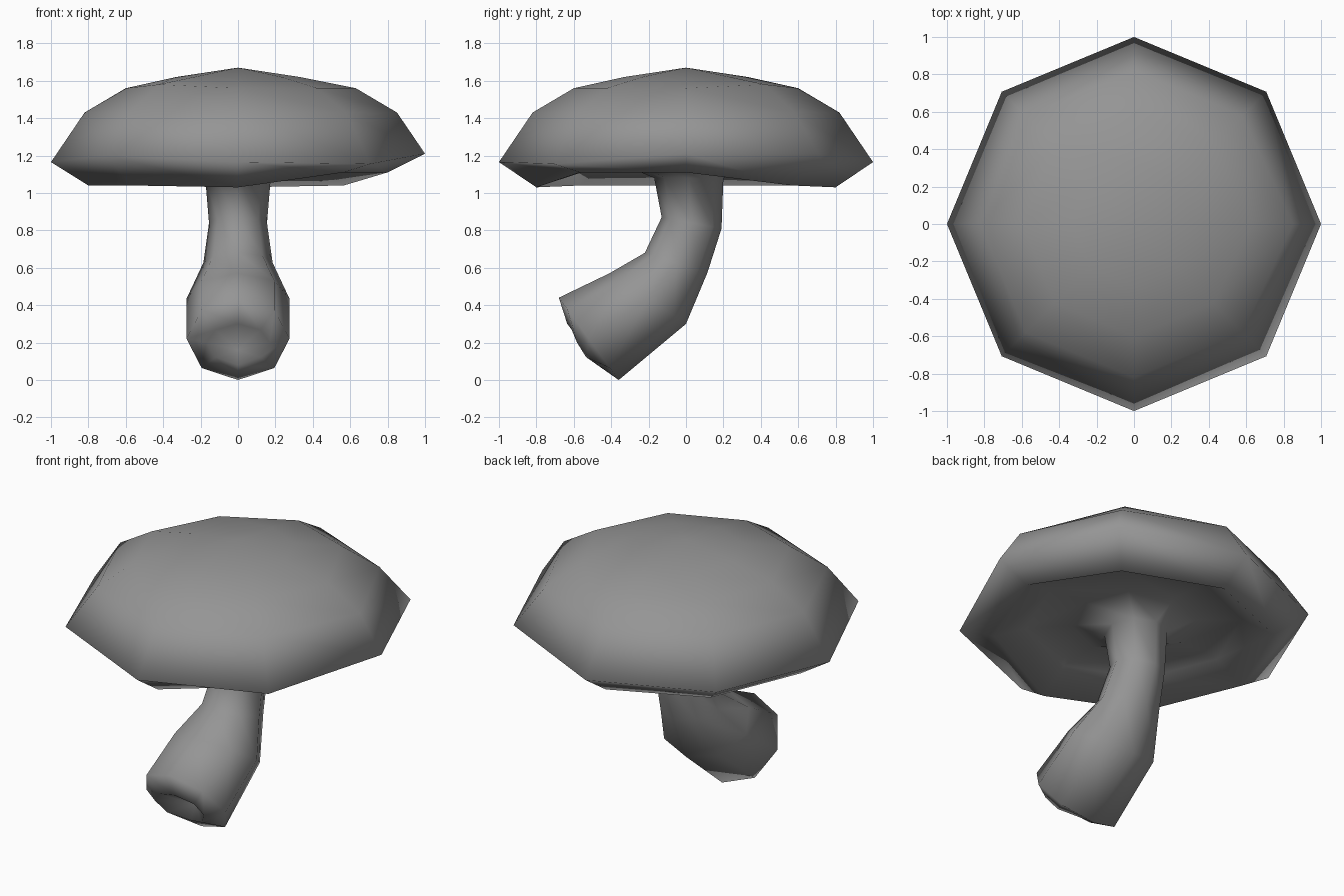
import bpy, bmesh
from math import cos, sin, pi
from mathutils import Vector

SIDES = 8

old = bpy.data.objects.get("Cube")
if old:
    bpy.data.objects.remove(old, do_unlink=True)

grey = bpy.data.materials.new("plain grey")
grey.use_nodes = True
grey.diffuse_color = (0.3, 0.3, 0.3, 1)
grey.node_tree.nodes["Principled BSDF"].inputs["Base Color"].default_value = grey.diffuse_color

bm = bmesh.new()


def ring(front, back, half_width):
    """Octagon through a front and a back (y, z) point, with the given half width in x."""
    cy, cz = (front[0] + back[0]) / 2, (front[1] + back[1]) / 2
    vy, vz = (back[0] - front[0]) / 2, (back[1] - front[1]) / 2
    verts = []
    for i in range(SIDES):
        a = 2 * pi * i / SIDES
        verts.append(bm.verts.new((half_width * cos(a), cy + vy * sin(a), cz + vz * sin(a))))
    return verts


def fan(loop, tip):
    v = bm.verts.new(tip)
    for i in range(SIDES):
        bm.faces.new((loop[i], loop[(i + 1) % SIDES], v))


def nudge(loop, lifts):
    """Raise single corners of a ring, for a hand-made look."""
    for i, dz in lifts.items():
        loop[i].co.z += dz


# Cap: dome, rim and hollow underside
profile = [(0.33, 1.62), (0.6, 1.56), (0.82, 1.43), (1.0, 1.165),
           (0.8, 1.04), (0.62, 1.15), (0.36, 1.16)]
cap = [ring((-r, z), (r, z), r) for r, z in profile]
inner, dome, shoulder, rim, lip = cap[:5]
nudge(inner, {3: -0.025})
nudge(dome, {1: 0.02, 3: -0.02, 5: 0.02})
nudge(rim, {0: 0.045, 1: 0.045, 5: 0.035, 7: -0.01})
nudge(lip, {0: 0.07, 2: -0.01, 6: -0.01, 7: 0.07})
for loop in (dome, shoulder):
    loop[0].co.x += 0.03

# Stem: bent and widening towards the foot
sections = [((-0.17, 1.08), (0.2, 1.08), 0.175),
            ((-0.13, 0.87), (0.19, 0.81), 0.155),
            ((-0.22, 0.68), (0.115, 0.575), 0.185),
            ((-0.41, 0.57), (0, 0.3), 0.275),
            ((-0.68, 0.44), (-0.36, 0), 0.275),
            ((-0.635, 0.3), (-0.47, 0.08), 0.17)]
stem = [ring(*s) for s in sections]

# Foot: the sides of the inner edge stand proud around the dent
for i, push in ((0, -0.03), (1, -0.04), (3, -0.04), (4, -0.03)):
    stem[-1][i].co += Vector((0, push, 0.01))

# Skin all rings into one continuous body
rings = cap + stem
for a, b in zip(rings, rings[1:]):
    for i in range(SIDES):
        j = (i + 1) % SIDES
        bm.faces.new((a[i], a[j], b[j], b[i]))
fan(rings[0], (0, 0, 1.67))
fan(rings[-1], (0, -0.42, 0.16))

bmesh.ops.recalc_face_normals(bm, faces=bm.faces)
for f in bm.faces:
    f.smooth = True
mesh = bpy.data.meshes.new("mushroom")
bm.to_mesh(mesh)
bm.free()
mesh.materials.append(grey)
bpy.context.collection.objects.link(bpy.data.objects.new("mushroom", mesh))
